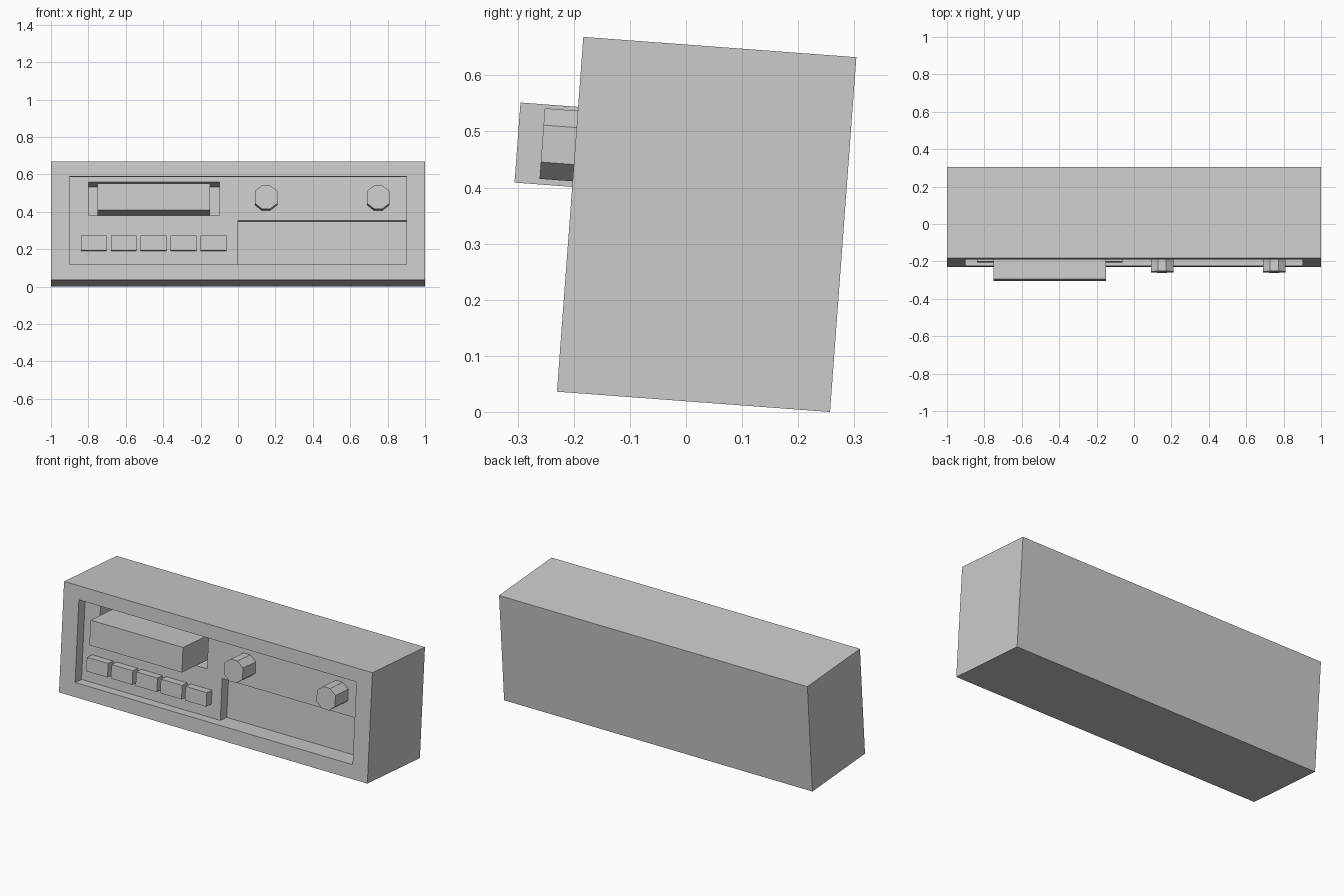
import bpy, bmesh, math
from mathutils import Matrix

if "Cube" in bpy.data.objects:
    bpy.data.objects.remove(bpy.data.objects["Cube"])

# The whole unit leans back slightly; parts are laid out upright, origin at the lower front edge
TILT = math.radians(4.25)
DEPTH, HEIGHT = 0.488, 0.634
PLACE = Matrix.Translation((0, -0.23, DEPTH * math.sin(TILT))) @ Matrix.Rotation(-TILT, 4, 'X')
PANEL = 0.06     # depth of the main recessed panel


def prism(name, outline, y0, y1):
    """Extrude an x-z outline from y0 back to y1."""
    bm = bmesh.new()
    face = bm.faces.new([bm.verts.new((x, y0, z)) for x, z in outline])
    ext = bmesh.ops.extrude_face_region(bm, geom=[face], use_keep_orig=True)
    verts = [v for v in ext['geom'] if isinstance(v, bmesh.types.BMVert)]
    bmesh.ops.translate(bm, verts=verts, vec=(0, y1 - y0, 0))
    bmesh.ops.recalc_face_normals(bm, faces=bm.faces)
    mesh = bpy.data.meshes.new(name)
    bm.to_mesh(mesh)
    bm.free()
    mesh.transform(PLACE)
    ob = bpy.data.objects.new(name, mesh)
    bpy.context.collection.objects.link(ob)
    return ob


def box(name, x0, x1, y0, y1, z0, z1):
    return prism(name, [(x0, z0), (x1, z0), (x1, z1), (x0, z1)], y0, y1)


def cut(target, *bounds):
    """Carve a box out of the target, then discard the cutter."""
    cutter = box("cutter", *bounds)
    cutter.hide_render = True
    mod = target.modifiers.new("cut", 'BOOLEAN')
    mod.operation, mod.solver, mod.object = 'DIFFERENCE', 'EXACT', cutter
    bpy.context.view_layer.objects.active = target
    bpy.ops.object.modifier_apply(modifier=mod.name)
    bpy.data.objects.remove(cutter)


# Casing with main recess, deeper lower right bay and tape slot
casing = box("casing", -1, 1, 0, DEPTH, 0, HEIGHT)
cut(casing, -0.9, 0.9, -0.1, PANEL, 0.082, 0.555)
cut(casing, 0, 0.9, -0.1, 0.12, 0.082, 0.322)
cut(casing, -0.8, -0.1, -0.1, 0.39, 0.351, 0.528)

# Tape sticking out of the slot
box("tape", -0.75, -0.15, -0.103, 0.39, 0.366, 0.509)

# Row of push buttons
for i in range(5):
    x = -0.84 + 0.16 * i
    box(f"push_button_{i + 1}", x, x + 0.138, 0.012, PANEL, 0.159, 0.239)

# Eight-sided knobs
corners = [(0.022, 0.063), (0.06, 0.033), (0.06, -0.033), (0.022, -0.063)]
corners += [(-x, z) for x, z in reversed(corners)]
for side, cx in (("left", 0.15), ("right", 0.75)):
    prism(f"{side}_knob", [(cx + x, 0.439 + z) for x, z in corners], -0.059, PANEL)
